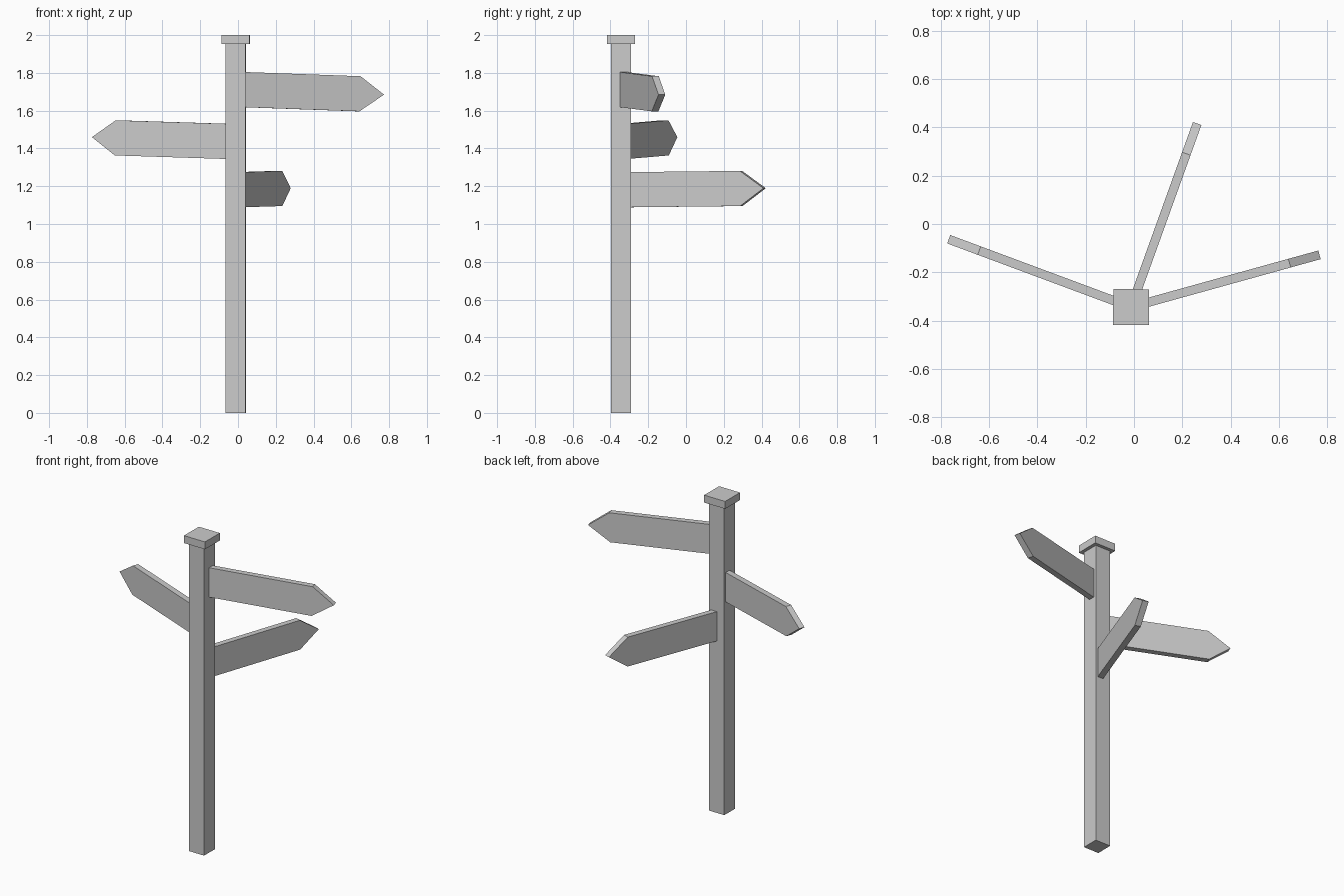
import bpy
from math import radians
from mathutils import Matrix, Vector

cube = bpy.data.objects.get("Cube")
if cube:
    bpy.data.objects.remove(cube, do_unlink=True)

CENTRE = Vector((-0.012, -0.344, 0))

grey = bpy.data.materials.new("plain grey")
grey.use_nodes = True
colour = (0.6, 0.6, 0.6, 1)
grey.diffuse_color = colour
grey.node_tree.nodes["Principled BSDF"].inputs["Base Color"].default_value = colour


def prism(name, outline, depth, matrix):
    """Extrude a flat outline symmetrically along its local z."""
    n = len(outline)
    verts = [(x, y, z) for z in (-depth / 2, depth / 2) for x, y in outline]
    faces = [list(range(n))[::-1], list(range(n, 2 * n))]
    faces += [(i, (i + 1) % n, n + (i + 1) % n, n + i) for i in range(n)]
    mesh = bpy.data.meshes.new(name)
    mesh.from_pydata(verts, [], faces)
    mesh.materials.append(grey)
    obj = bpy.data.objects.new(name, mesh)
    obj.matrix_world = matrix
    bpy.context.collection.objects.link(obj)


def block(name, half, bottom, top):
    square = [(-half, -half), (half, -half), (half, half), (-half, half)]
    place = Matrix.Translation(CENTRE + Vector((0, 0, (bottom + top) / 2)))
    prism(name, square, top - bottom, place @ Matrix.Rotation(radians(-0.6), 4, "Z"))


def board(name, length, height, heading, tilt):
    """Pointed board running out from the post axis."""
    h, shoulder = 0.093, length - 0.132
    outline = [(0, -h), (shoulder, -h), (length, 0), (shoulder, h), (0, h)]
    turn = (Matrix.Rotation(radians(heading), 4, "Z")
            @ Matrix.Rotation(radians(-tilt), 4, "Y")
            @ Matrix.Rotation(radians(90), 4, "X"))
    prism(name, outline, 0.037, Matrix.Translation(CENTRE + Vector((0, 0, height))) @ turn)


# Square post with a wider flat cap
block("post", 0.053, 0, 1.96)
block("post_cap", 0.074, 1.953, 2)

# Direction boards: length, height at post, heading, tilt
board("upper_board", 0.81, 1.713, 15.5, -2)
board("middle_board", 0.806, 1.436, 159.6, 1.7)
board("lower_board", 0.808, 1.181, 70.2, 0.6)
